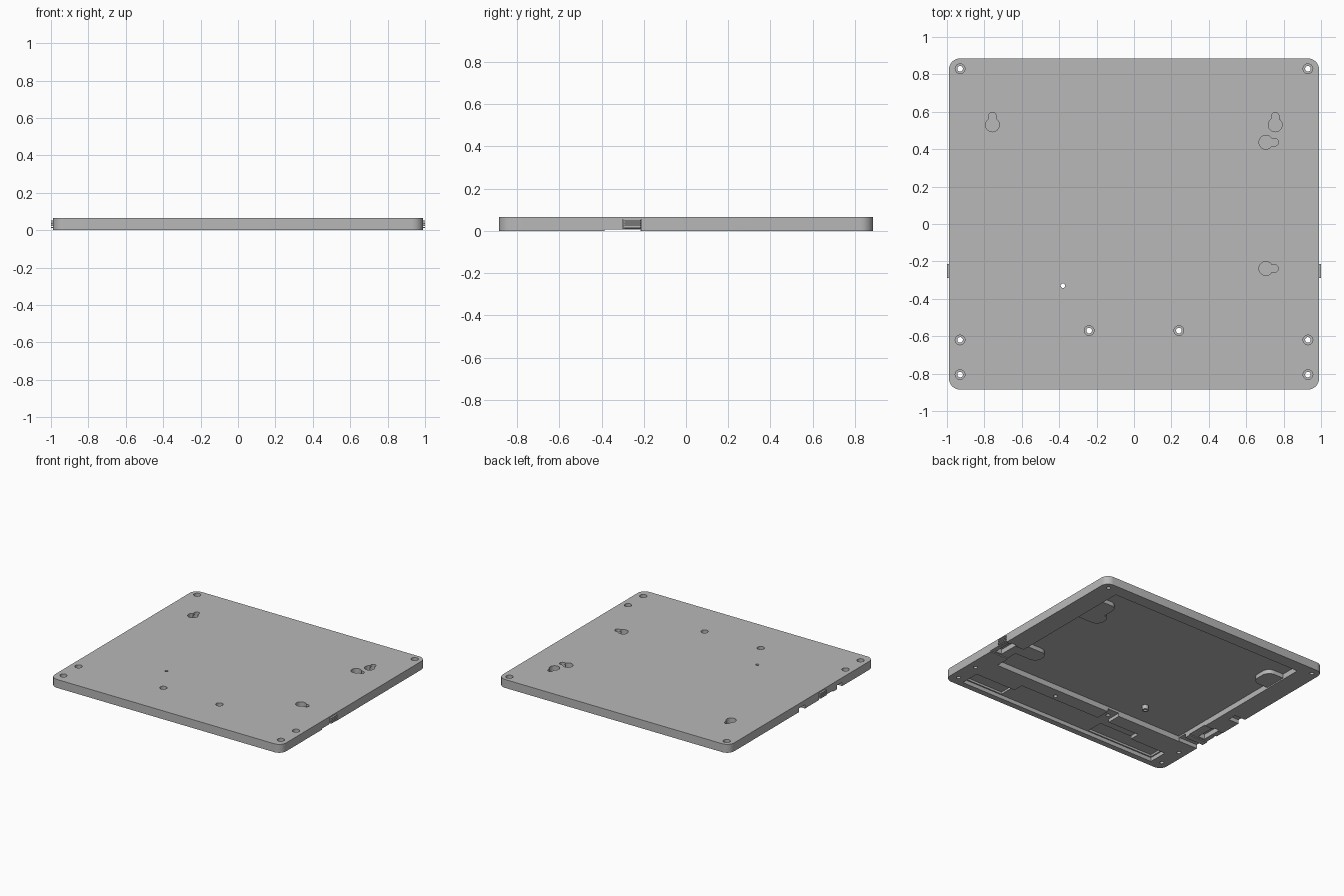
import bpy, bmesh
from math import pi, cos, sin

cube = bpy.data.objects.get("Cube")
if cube:
    bpy.data.objects.remove(cube, do_unlink=True)

grey = bpy.data.materials.new("plain grey")
grey.use_nodes = True
grey.diffuse_color = (0.48, 0.48, 0.48, 1)
grey.node_tree.nodes["Principled BSDF"].inputs["Base Color"].default_value = (0.48, 0.48, 0.48, 1)

HX, HY, TOP = 0.99, 0.885, 0.065
CEIL = 0.042          # ceiling of the underside pockets
LOW, HIGH = -0.05, 0.12


def prism(name, outline, z0, z1):
    """Extrude a counter-clockwise outline from z0 to z1."""
    bm = bmesh.new()
    face = bm.faces.new([bm.verts.new((x, y, z0)) for x, y in outline])
    ext = bmesh.ops.extrude_face_region(bm, geom=[face])
    for v in ext["geom"]:
        if isinstance(v, bmesh.types.BMVert):
            v.co.z = z1
    bmesh.ops.recalc_face_normals(bm, faces=bm.faces)
    mesh = bpy.data.meshes.new(name)
    bm.to_mesh(mesh)
    bm.free()
    obj = bpy.data.objects.new(name, mesh)
    mesh.materials.append(grey)
    bpy.context.collection.objects.link(obj)
    return obj


def rect(x0, x1, y0, y1):
    return [(x0, y0), (x1, y0), (x1, y1), (x0, y1)]


def arc(cx, cy, r, a0, a1, n):
    return [(cx + r * cos(a0 + (a1 - a0) * i / n), cy + r * sin(a0 + (a1 - a0) * i / n))
            for i in range(n + 1)]


def circle(cx, cy, r, n=24):
    return arc(cx, cy, r, 0, 2 * pi * (n - 1) / n, n - 1)


def rounded(x0, x1, y0, y1, r, n=8):
    corners = [(x1 - r, y1 - r), (x0 + r, y1 - r), (x0 + r, y0 + r), (x1 - r, y0 + r)]
    pts = []
    for k, (cx, cy) in enumerate(corners):
        pts += arc(cx, cy, r, k * pi / 2, (k + 1) * pi / 2, n)
    return pts


def keyhole(cx, cy, turn, big=0.037, small=0.02, reach=0.047):
    """Round head with a narrower slot; turn is the slot direction."""
    pts = arc(0, 0, big, 0.55, 2 * pi - 0.55, 20) + arc(reach, 0, small, -pi / 2, pi / 2, 10)
    return [(cx + x * cos(turn) - y * sin(turn), cy + x * sin(turn) + y * cos(turn))
            for x, y in pts]


def boolean(target, tool, operation="DIFFERENCE"):
    mod = target.modifiers.new("bool", "BOOLEAN")
    mod.operation, mod.solver, mod.object = operation, "EXACT", tool
    bpy.context.view_layer.objects.active = target
    bpy.ops.object.modifier_apply(modifier=mod.name)
    bpy.data.objects.remove(tool, do_unlink=True)


def cut(target, outline, z0, z1):
    boolean(target, prism("cutter", outline, z0, z1))


# Main plate
plate = prism("base_plate", rounded(-HX, HX, -HY, HY, 0.06), 0, TOP)

# Main underside pocket, leaving bosses behind the keyholes and the pin hole
pocket = prism("pocket_cutter", rect(-0.83, 0.83, -0.5, 0.79), LOW, CEIL)
bosses = [
    rounded(0.69, 0.9, 0.46, 0.64, 0.05),
    rounded(0.64, 0.9, 0.371, 0.503, 0.06),
    rounded(0.64, 0.9, -0.305, -0.175, 0.06),
    rounded(-0.9, -0.692, 0.463, 0.637, 0.06),
    circle(-0.38, -0.33, 0.024),
]
for outline in bosses:
    cut(pocket, outline, 0.01, HIGH)
boolean(plate, pocket)

# Front cable trough and its deeper and shallower bays
cut(plate, rect(-0.86, 0.86, -0.84, -0.69), LOW, 0.03)
cut(plate, rect(0.515, 0.85, -0.83, -0.7), LOW, 0.046)
cut(plate, rect(-0.85, -0.28, -0.83, -0.7), LOW, 0.046)
cut(plate, rect(-0.55, 0.515, -0.7, -0.61), LOW, 0.025)
cut(plate, rect(-0.28, -0.18, -0.62, -0.49), LOW, 0.025)

# Side notches, latch recesses and the side channel
for s in (-1, 1):
    lo, hi = sorted((s * 0.82, s * 1.05))
    cut(plate, rect(lo, hi, -0.385, -0.215), LOW, 0.008)
    lo, hi = sorted((s * 0.9, s * 0.955))
    cut(plate, rect(lo, hi, -0.37, -0.2), LOW, 0.045)
    lo, hi = sorted((s * 0.975, s * 1.05))
    cut(plate, rect(lo, hi, -0.3, -0.21), LOW, 0.055)
cut(plate, rect(-1.05, -0.81, -0.495, -0.43), LOW, 0.03)
cut(plate, rect(-1.05, -0.9, -0.04, 0.03), LOW, 0.03)

# Countersunk screw holes
screws = [(s * x, y) for s in (-1, 1)
          for x, y in ((0.93, 0.83), (0.93, -0.62), (0.93, -0.805), (0.24, -0.57))]
for x, y in screws:
    cut(plate, circle(x, y, 0.026), 0.038, HIGH)
    cut(plate, circle(x, y, 0.015), LOW, HIGH)
cut(plate, circle(-0.38, -0.33, 0.012), LOW, HIGH)

# Blind hanging keyholes with an undercut slot
for x, y, turn in ((0.755, 0.53, pi / 2), (-0.757, 0.53, pi / 2),
                   (0.705, 0.437, 0), (0.705, -0.238, 0)):
    cut(plate, keyhole(x, y, turn), 0.02, HIGH)
    cut(plate, keyhole(x, y, turn, small=0.031, reach=0.04), 0.0205, 0.046)

bpy.ops.object.select_all(action="DESELECT")
plate.select_set(True)
bpy.context.view_layer.objects.active = plate
bpy.ops.object.shade_smooth_by_angle(angle=0.6)

# Ribbed finger grips on both sides
for s, side in ((1, "left"), (-1, "right")):
    lo, hi = sorted((s * 0.97, s * 0.985))
    prism(side + "_grip_backing", rect(lo, hi, -0.298, -0.212), 0.01, 0.054)
    for i in range(4):
        z = 0.011 + i * 0.0115
        lo, hi = sorted((s * 0.98, s * 1.0))
        prism(side + "_grip_rib_" + str(i + 1), rect(lo, hi, -0.29, -0.215), z, z + 0.007)
